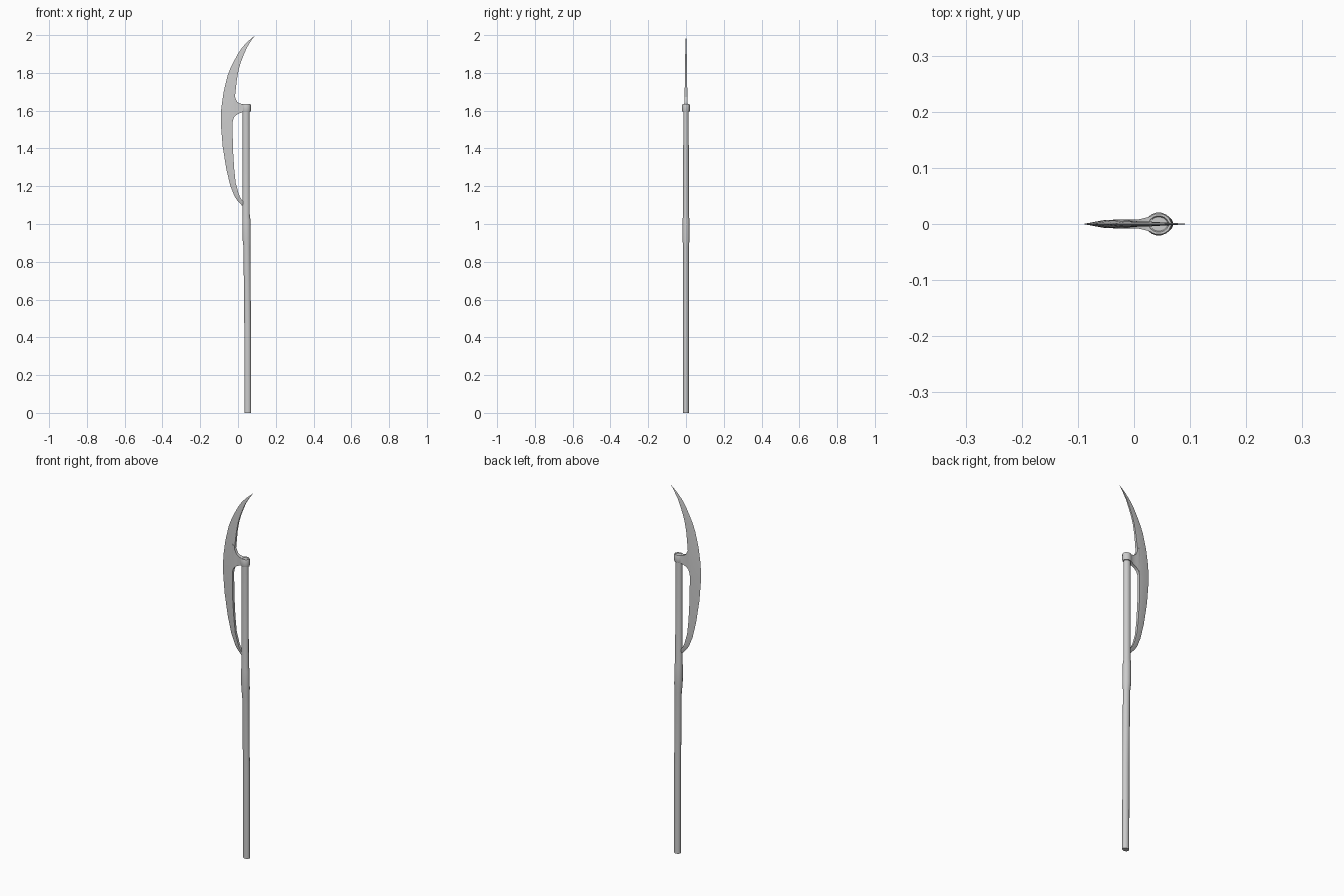
import bpy, bmesh, math


def loft(name, rings):
    """Skin a list of equal-length point rings and cap both ends."""
    bm = bmesh.new()
    loops = [[bm.verts.new(p) for p in ring] for ring in rings]
    n = len(rings[0])
    for a, b in zip(loops, loops[1:]):
        for i in range(n):
            j = (i + 1) % n
            bm.faces.new((a[i], a[j], b[j], b[i]))
    bm.faces.new(loops[0])
    bm.faces.new(loops[-1])
    bmesh.ops.remove_doubles(bm, verts=bm.verts, dist=0.00005)
    bmesh.ops.recalc_face_normals(bm, faces=bm.faces)
    me = bpy.data.meshes.new(name)
    bm.to_mesh(me)
    bm.free()
    ob = bpy.data.objects.new(name, me)
    bpy.context.collection.objects.link(ob)
    bpy.ops.object.select_all(action='DESELECT')
    ob.select_set(True)
    bpy.context.view_layer.objects.active = ob
    bpy.ops.object.shade_smooth_by_angle(angle=math.radians(35))
    return ob


def oval(cx, z, rx, ry, n=16):
    return [(cx + rx * math.cos(2 * math.pi * (i + 0.5) / n),
             ry * math.sin(2 * math.pi * (i + 0.5) / n), z) for i in range(n)]


# Shaft with a slightly swollen grip band: centre x, z, half width, half depth
shaft = [(.052, 0, .018, .015), (.051, .45, .018, .015), (.047, .88, .0185, .0155),
         (.0455, .92, .022, .019), (.0445, 1.02, .022, .019), (.0435, 1.05, .019, .0155),
         (.043, 1.61, .0185, .0145)]
loft("shaft", [oval(*s) for s in shaft])

# Socket cap on the shaft top
cap = [(.044, 1.594, .0225, .019), (.044, 1.599, .024, .0205), (.044, 1.629, .024, .0205),
       (.044, 1.634, .022, .0185), (.044, 1.634, .018, .0145), (.044, 1.631, .016, .0125)]
loft("socket_cap", [oval(*s) for s in cap])

# Crescent blade: outer x, z, inner x, z, half thickness of the inner back
blade = [(.030, 1.090, .032, 1.112, .007), (.020, 1.099, .024, 1.122, .007),
         (-.004, 1.125, .011, 1.142, .007), (-.019, 1.148, .003, 1.162, .007),
         (-.040, 1.200, -.012, 1.215, .007), (-.061, 1.286, -.020, 1.290, .007),
         (-.081, 1.410, -.027, 1.400, .008), (-.091, 1.530, -.029, 1.530, .008),
         (-.0885, 1.614, -.022, 1.610, .008), (-.076, 1.700, -.0145, 1.690, .0075),
         (-.056, 1.783, -.006, 1.765, .0055), (-.041, 1.822, .003, 1.815, .005),
         (-.024, 1.857, .015, 1.857, .0045), (.000, 1.902, .032, 1.900, .004),
         (.024, 1.937, .048, 1.936, .003), (.056, 1.970, .068, 1.968, .002),
         (.0905, 1.999, .091, 2.000, .0005)]


def blade_ring(ox, oz, ix, iz, t):
    # sharp cutting edge, bevelled flanks, flat back
    mx, mz = ox + (ix - ox) * .6, oz + (iz - oz) * .6
    return [(ox, 0, oz), (mx, -t * .85, mz), (ix, -t, iz), (ix, t, iz), (mx, t * .85, mz)]


loft("blade", [blade_ring(*b) for b in blade])

# Neck flaring from the blade into the socket: x, low z, high z, half thickness
neck = [(-.034, 1.52, 1.70, .0065), (-.027, 1.548, 1.695, .0078), (-.021, 1.565, 1.685, .008),
        (-.014, 1.573, 1.667, .008), (-.004, 1.580, 1.647, .008), (.010, 1.587, 1.638, .0085),
        (.024, 1.593, 1.634, .012), (.032, 1.596, 1.633, .015)]
loft("blade_neck", [[(x, -t, lo), (x, -t, hi), (x, t, hi), (x, t, lo)] for x, lo, hi, t in neck])
